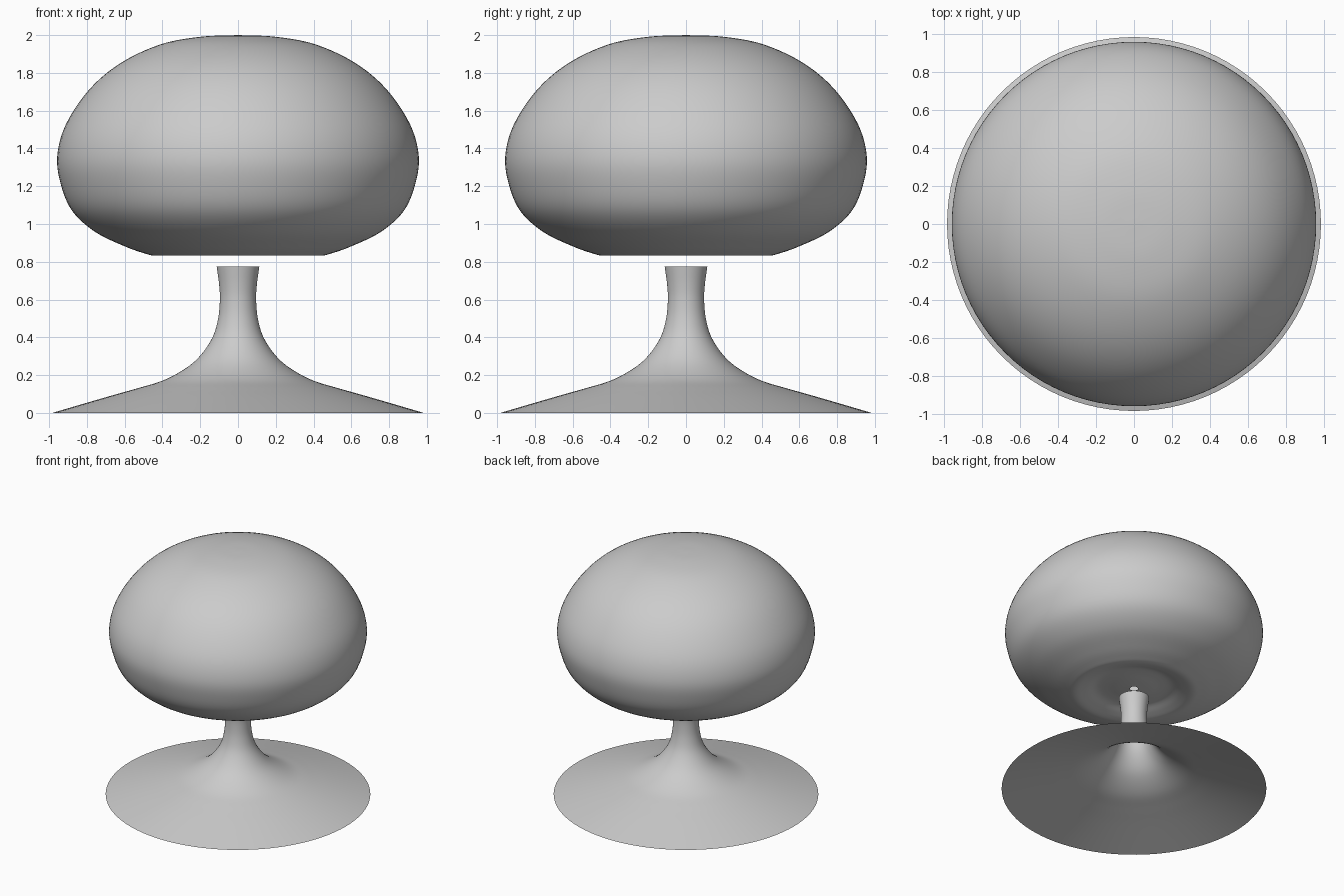
import bpy, bmesh, math
from mathutils import Vector

if "Cube" in bpy.data.objects:
    bpy.data.objects.remove(bpy.data.objects["Cube"])


def smooth_profile(pts, steps=5):
    """Catmull-Rom curve through (radius, height) points."""
    p = [Vector(q) for q in pts]
    p = [2 * p[0] - p[1]] + p + [2 * p[-1] - p[-2]]
    out = []
    for i in range(1, len(p) - 2):
        a, b, c, d = p[i - 1:i + 3]
        for k in range(steps):
            t = k / steps
            out.append(0.5 * (2 * b + (c - a) * t + (2 * a - 5 * b + 4 * c - d) * t * t
                              + (3 * b - a - 3 * c + d) * t ** 3))
    return out + [p[-2]]


def lathe(name, profile, cap_end=False, segs=96):
    """Revolve a profile, listed from bottom to top on the outside, around z."""
    bm = bmesh.new()
    rings = []
    for r, z in profile:
        if r < 1e-5:
            rings.append([bm.verts.new((0, 0, z))] * segs)
        else:
            rings.append([bm.verts.new((r * math.cos(2 * math.pi * i / segs),
                                        r * math.sin(2 * math.pi * i / segs), z))
                          for i in range(segs)])
    for lo, hi in zip(rings, rings[1:]):
        for i in range(segs):
            j = (i + 1) % segs
            quad = list(dict.fromkeys([lo[i], lo[j], hi[j], hi[i]]))
            bm.faces.new(quad)
    if cap_end:
        bm.faces.new(rings[-1])
    me = bpy.data.meshes.new(name)
    bm.to_mesh(me)
    bm.free()
    ob = bpy.data.objects.new(name, me)
    bpy.context.collection.objects.link(ob)
    bpy.ops.object.select_all(action='DESELECT')
    ob.select_set(True)
    bpy.context.view_layer.objects.active = ob
    bpy.ops.object.shade_smooth_by_angle(angle=math.radians(40))
    return ob


# Flared hollow base with waisted stem
base = [(0.983, 0), (0.83, 0.045), (0.675, 0.090), (0.53, 0.131), (0.396, 0.172),
        (0.28, 0.234), (0.20, 0.303), (0.135, 0.40), (0.105, 0.50),
        (0.096, 0.60), (0.100, 0.68), (0.113, 0.775)]
lathe("pedestal_base", smooth_profile(base), cap_end=True)

# Rounded hollow head, dished underneath around a small centre hole
head = [(0.03, 0.858), (0.12, 0.864), (0.20, 0.873), (0.28, 0.873), (0.36, 0.848),
        (0.435, 0.832), (0.50, 0.846), (0.60, 0.882), (0.755, 0.957), (0.877, 1.068),
        (0.938, 1.21), (0.957, 1.36), (0.91, 1.53), (0.785, 1.715),
        (0.62, 1.853), (0.41, 1.951), (0.20, 1.991), (0, 2.0)]
lathe("rounded_head", smooth_profile(head))
